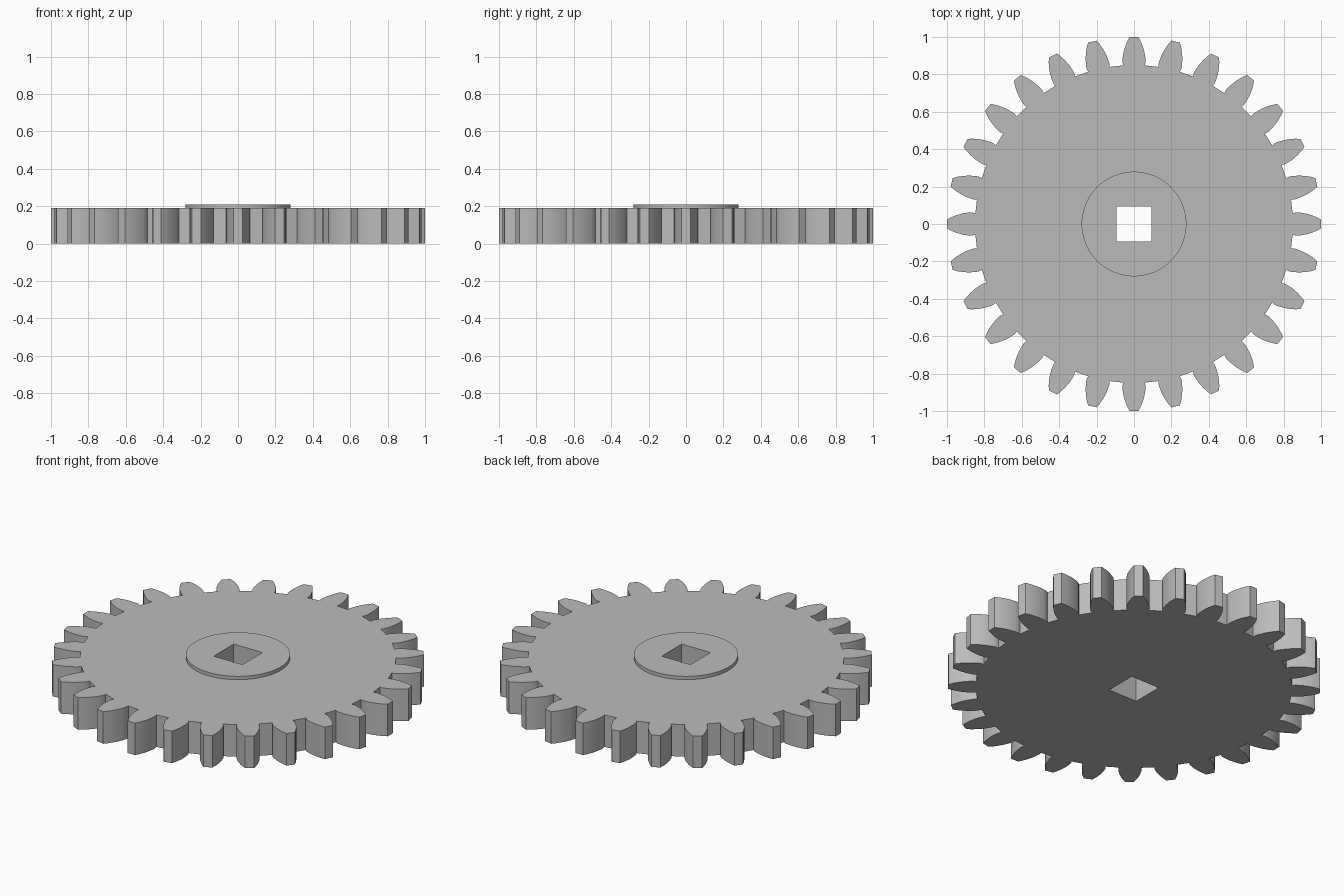
import bpy
import bmesh
from math import sin, cos, atan2, pi, radians

if "Cube" in bpy.data.objects:
    bpy.data.objects.remove(bpy.data.objects["Cube"], do_unlink=True)

TEETH = 28
THICK = 0.19
HUB_TOP = 0.21
HUB_R = 0.28
HOLE = 0.094

grey = bpy.data.materials.new("plain grey")
grey.use_nodes = True
colour = (0.5, 0.5, 0.5, 1)
grey.diffuse_color = colour
grey.node_tree.nodes["Principled BSDF"].inputs["Base Color"].default_value = colour


def polar(r, a):
    return (r * cos(a), r * sin(a))


def gear_outline():
    """Half tooth as (radius, half width), mirrored and repeated round the rim."""
    flank = [(0.85, 0.058), (0.87, 0.063), (0.89, 0.061), (0.92, 0.056),
             (0.95, 0.047), (0.975, 0.037), (1.0, 0.024)]
    half = [(r, atan2(w, r)) for r, w in flank]
    tooth = [(r, -a) for r, a in half] + [(r, a) for r, a in reversed(half)]
    return [polar(r, a + i * 2 * pi / TEETH) for i in range(TEETH) for r, a in tooth]


def plate(name, outline, z0, z1, keep_bottom=True):
    """Flat plate with a square hole through the middle."""
    bm = bmesh.new()
    hole = [(-HOLE, -HOLE), (HOLE, -HOLE), (HOLE, HOLE), (-HOLE, HOLE)]
    edges = []
    for loop in (outline, hole):
        verts = [bm.verts.new((x, y, z0)) for x, y in loop]
        edges += [bm.edges.new((v, verts[i - 1])) for i, v in enumerate(verts)]
    bmesh.ops.triangle_fill(bm, edges=edges, use_beauty=True, normal=(0, 0, 1))
    bottom = list(bm.faces)
    result = bmesh.ops.extrude_face_region(bm, geom=bottom, use_keep_orig=True)
    top = [g for g in result["geom"] if isinstance(g, bmesh.types.BMVert)]
    bmesh.ops.translate(bm, verts=top, vec=(0, 0, z1 - z0))
    bmesh.ops.recalc_face_normals(bm, faces=bm.faces)
    if not keep_bottom:
        hidden = [f for f in bm.faces if f.normal.z < -0.9]
        bmesh.ops.delete(bm, geom=hidden, context="FACES")
    mesh = bpy.data.meshes.new(name)
    bm.to_mesh(mesh)
    bm.free()
    mesh.materials.append(grey)
    obj = bpy.data.objects.new(name, mesh)
    bpy.context.collection.objects.link(obj)
    bpy.ops.object.select_all(action="DESELECT")
    obj.select_set(True)
    bpy.context.view_layer.objects.active = obj
    bpy.ops.object.shade_smooth_by_angle(angle=radians(25))
    return obj


# Toothed wheel
plate("gear_wheel", gear_outline(), 0, THICK)

# Raised round hub, open underneath where it meets the wheel
circle = [polar(HUB_R, i * 2 * pi / 96) for i in range(96)]
plate("hub_disc", circle, THICK, HUB_TOP, keep_bottom=False)
